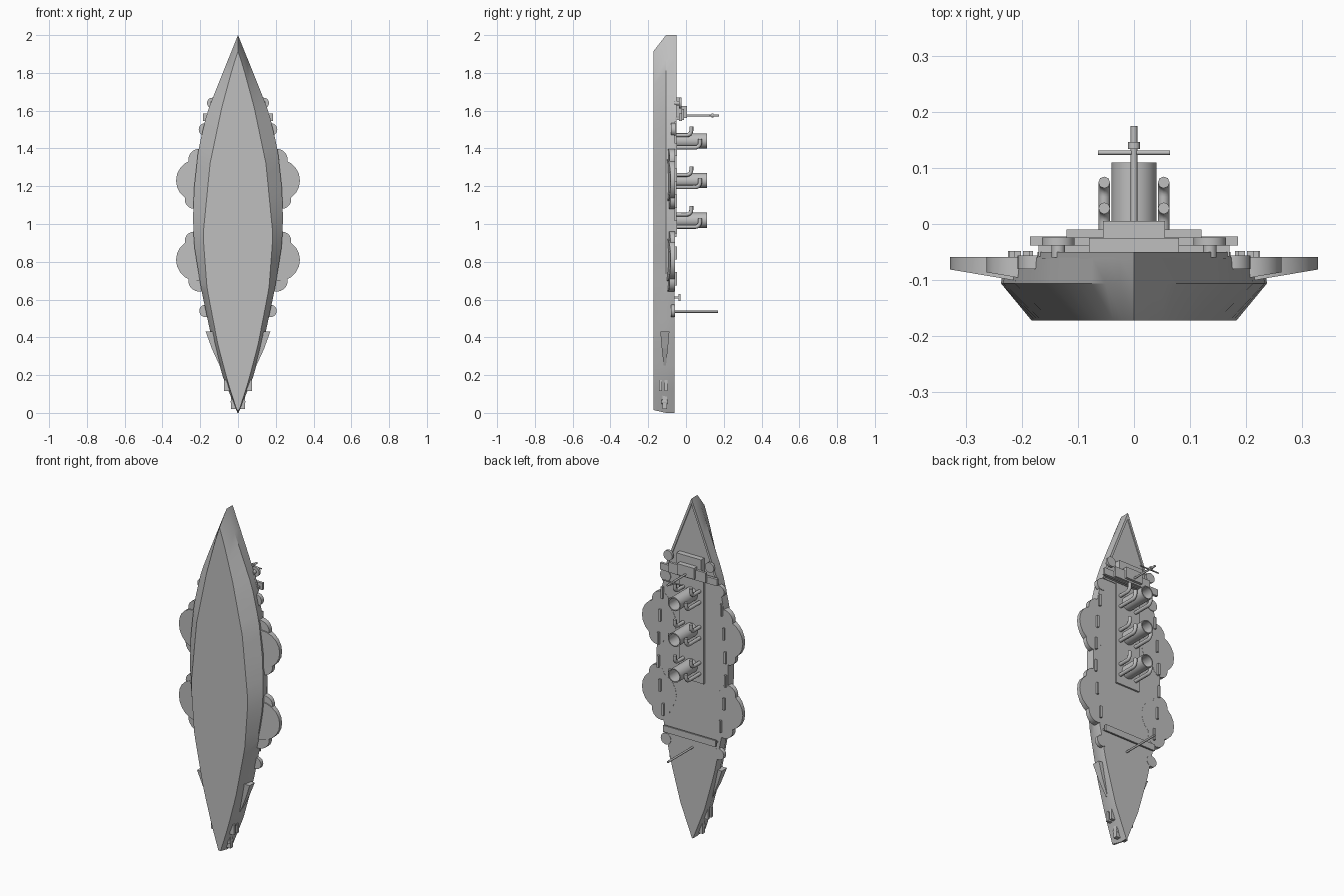
import bpy, bmesh, math
from mathutils import Vector, Matrix

cube = bpy.data.objects.get("Cube")
if cube:
    bpy.data.objects.remove(cube)

grey = bpy.data.materials.new("ship grey")
grey.use_nodes = True
tone = (0.52, 0.52, 0.52, 1)
grey.diffuse_color = tone
grey.node_tree.nodes["Principled BSDF"].inputs["Base Color"].default_value = tone


def finish(name, bm, smooth=False):
    bmesh.ops.recalc_face_normals(bm, faces=bm.faces)
    mesh = bpy.data.meshes.new(name)
    bm.to_mesh(mesh)
    bm.free()
    obj = bpy.data.objects.new(name, mesh)
    bpy.context.collection.objects.link(obj)
    mesh.materials.append(grey)
    if smooth:
        bpy.ops.object.select_all(action='DESELECT')
        obj.select_set(True)
        bpy.context.view_layer.objects.active = obj
        bpy.ops.object.shade_smooth_by_angle(angle=math.radians(30))
    return obj


def loft(name, rings, smooth=True):
    bm = bmesh.new()
    loops = [[bm.verts.new(p) for p in ring] for ring in rings]
    n = len(loops[0])
    for a, b in zip(loops, loops[1:]):
        for i in range(n):
            j = (i + 1) % n
            bm.faces.new((a[i], a[j], b[j], b[i]))
    bm.faces.new(loops[0])
    bm.faces.new(loops[-1])
    bmesh.ops.remove_doubles(bm, verts=bm.verts, dist=0.0003)
    return finish(name, bm, smooth)


def box(name, x0, x1, y0, y1, z0, z1):
    bm = bmesh.new()
    size = Matrix.Diagonal((x1 - x0, y1 - y0, z1 - z0, 1))
    mid = Matrix.Translation(((x0 + x1) / 2, (y0 + y1) / 2, (z0 + z1) / 2))
    bmesh.ops.create_cube(bm, size=1, matrix=mid @ size)
    return finish(name, bm)


def disc(name, x, z, r, y0, y1, taper=0, sides=20):
    # Upright drum; taper drops the underside toward the hull
    bm = bmesh.new()
    place = Matrix.Translation((x, (y0 + y1) / 2, z)) @ Matrix.Rotation(math.pi / 2, 4, 'X')
    bmesh.ops.create_cone(bm, cap_ends=True, segments=sides, radius1=r, radius2=r,
                          depth=y1 - y0, matrix=place)
    for v in bm.verts:
        if v.co.y < (y0 + y1) / 2:
            v.co.y -= taper * max(0, 0.328 - max(abs(v.co.x), 0.19))
    return finish(name, bm, True)


def pipe(name, points, r):
    curve = bpy.data.curves.new(name, 'CURVE')
    curve.dimensions = '3D'
    curve.bevel_depth = r
    curve.bevel_resolution = 2
    curve.use_fill_caps = True
    spline = curve.splines.new('POLY')
    spline.points.add(len(points) - 1)
    for p, co in zip(spline.points, points):
        p.co = (*co, 1)
    curve.materials.append(grey)
    obj = bpy.data.objects.new(name, curve)
    bpy.context.collection.objects.link(obj)


# Half widths along the length
KNUCKLE = [(0, 0.003), (0.19, 0.08), (0.42, 0.145), (0.655, 0.195), (0.89, 0.233), (1.03, 0.238),
           (1.185, 0.233), (1.395, 0.21), (1.59, 0.164), (1.77, 0.093), (2, 0)]
KEEL = [(0, 0.002), (0.16, 0.053), (0.36, 0.106), (0.66, 0.164), (0.94, 0.185),
        (1.32, 0.148), (1.62, 0.085), (1.83, 0.028), (1.915, 0)]


def width(table, z):
    for (z0, w0), (z1, w1) in zip(table, table[1:]):
        if z <= z1:
            return w0 + (w1 - w0) * (z - z0) / (z1 - z0)
    return 0


# Hull with flared underside and raked stem
rings = []
for i in range(33):
    t = i / 32
    zk, zb = 2 * t, 0.015 + 1.9 * t
    k, b = width(KNUCKLE, zk), width(KEEL, zb)
    rings.append([(-b, -0.172, zb), (b, -0.172, zb), (k, -0.106, zk), (k * 0.98, -0.06, zk),
                  (-k * 0.98, -0.06, zk), (-k, -0.106, zk)])
loft("hull", rings)

# Raised forecastle with a low bulwark
rings = []
for i in range(13):
    z = 1.54 + 0.46 * i / 12
    k = width(KNUCKLE, z) * 0.98
    inner = max(k - 0.014, 0)
    half = [(k, -0.062), (k, -0.05), (inner, -0.05), (inner, -0.056)]
    rings.append([(x, y, z) for x, y in half] + [(-x, y, z) for x, y in reversed(half)])
loft("forecastle", rings)

# Long central deckhouse
box("deckhouse", -0.08, 0.08, -0.062, -0.05, 0.93, 1.545)

# Parts repeated on both sides
for side, s in (("left", 1), ("right", -1)):
    for place, d in (("fore", 1), ("aft", -1)):
        for part, x, dz, r in (("main", 0.216, 0.21, 0.112), ("outer_lobe", 0.205, 0.32, 0.058),
                               ("inner_lobe", 0.232, 0.11, 0.05)):
            low = -0.081 if part == "main" else -0.075
            disc(f"{side}_{place}_sponson_{part}", s * x, 1.02 + d * dz, r, low, -0.059, 0.17)
    disc(side + "_fore_tub", s * 0.174, 1.5, 0.034, -0.08, -0.056)
    disc(side + "_aft_tub", s * 0.172, 0.54, 0.033, -0.08, -0.058)
    disc(side + "_bridge_platform", s * 0.135, 1.64, 0.029, -0.038, -0.024)
    disc(side + "_platform_post", s * 0.135, 1.64, 0.012, -0.06, -0.036)

    # Short bulwark strips along the deck edge
    for i in range(6):
        z = 0.71 + i * 0.137
        x = s * (width(KNUCKLE, z) - 0.018)
        box(f"{side}_bulwark_{i}", x - 0.006, x + 0.006, -0.062, -0.048, z - 0.035, z + 0.035)

    # Tapered stern sponson and small stern fittings
    rings = []
    for z, out, h in ((0.25, 0.0, 0.006), (0.34, 0.016, 0.016), (0.43, 0.024, 0.024)):
        x = width(KNUCKLE, z)
        rings.append([(s * (x - 0.03), -0.112 - h, z), (s * (x + out), -0.112 - h, z),
                      (s * (x + out), -0.112 + h, z), (s * (x - 0.03), -0.112 + h, z)])
    loft(side + "_stern_sponson", rings, False)
    disc(side + "_stern_pod", s * 0.027, 0.06, 0.012, -0.13, -0.098).scale.z = 1
    box(side + "_stern_bracket", min(s * 0.01, s * 0.038), max(s * 0.01, s * 0.038),
        -0.124, -0.1, 0.02, 0.1)
    for i, y in enumerate((-0.135, -0.105)):
        x = s * 0.06
        box(f"{side}_stern_step_{i}", x - 0.014, x + 0.014, y - 0.008, y + 0.008, 0.115, 0.175)

# Bridge structure
box("bridge_front", -0.08, 0.08, -0.058, -0.025, 1.57, 1.67)
box("bridge_wall", -0.17, 0.17, -0.058, -0.038, 1.55, 1.565)
box("bridge_wings", -0.185, 0.185, -0.038, -0.022, 1.545, 1.585)
box("bridge_deck", -0.12, 0.12, -0.024, -0.01, 1.55, 1.61)
box("wheelhouse", -0.055, 0.055, -0.026, 0.005, 1.56, 1.625)

# Masts with yard and lookout
pipe("fore_mast", [(0, 0, 1.575), (0, 0.175, 1.575)], 0.006)
pipe("fore_yard", [(-0.064, 0.127, 1.575), (0.064, 0.127, 1.575)], 0.004)
disc("lookout", 0, 1.575, 0.011, 0.134, 0.146)
pipe("aft_mast", [(0, -0.06, 0.535), (0, 0.17, 0.535)], 0.006)

# Aft flying bridge
box("aft_bridge_wall", -0.165, 0.165, -0.06, -0.038, 0.606, 0.616)
box("aft_bridge_deck", -0.17, 0.17, -0.04, -0.03, 0.592, 0.63)

# Three hollow funnels, each with two pairs of curved vents
for n, z in enumerate((1.02, 1.23, 1.44)):
    rings = []
    for r, y in ((0.04, -0.052), (0.04, 0.11), (0.034, 0.11), (0.034, -0.03)):
        rings.append([(r * math.cos(a), y, z + r * math.sin(a))
                      for a in (math.tau * i / 24 for i in range(24))])
    loft(f"funnel_{n}", rings)
    for s in (-1, 1):
        for foot, top, reach in ((-0.035, 0.074, 0.045), (0.03, 0.028, 0.045)):
            bend = [(s * 0.053, top - 0.025 + 0.025 * math.sin(a), z + foot + 0.025 - 0.025 * math.cos(a))
                    for a in (math.pi / 2 * i / 6 for i in range(7))]
            path = [(s * 0.053, -0.055, z + foot)] + bend + [(s * 0.053, top, z + foot + reach)]
            pipe(f"vent_{n}_{s}_{top}", path, 0.0105)
